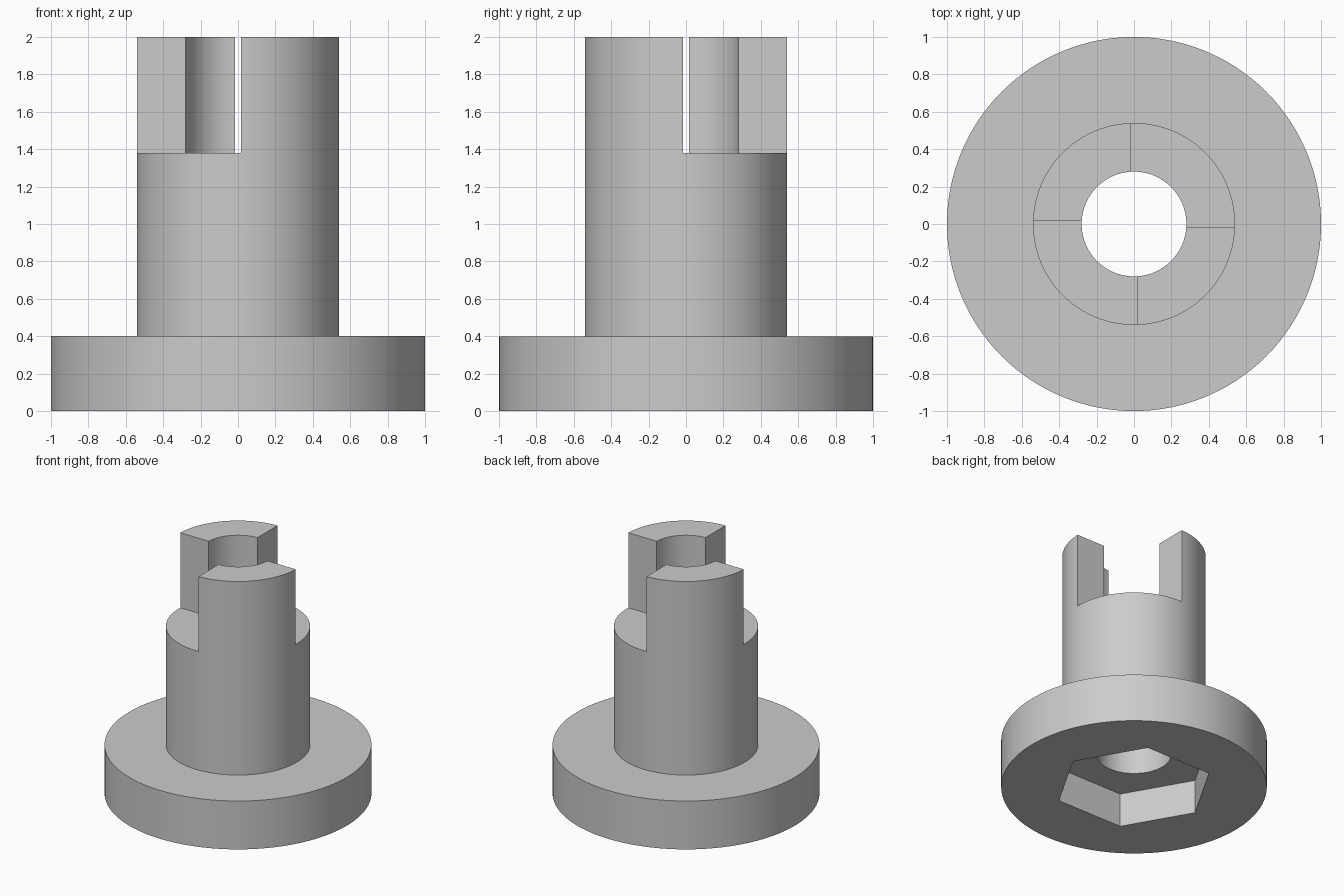
import bpy
import bmesh
import math
from mathutils import Matrix, Vector

cube = bpy.data.objects.get("Cube")
if cube:
    bpy.data.objects.remove(cube, do_unlink=True)

FLANGE_R, SHAFT_R, BORE_R = 1.0, 0.54, 0.28
FLANGE_TOP, STEP_Z, TOP_Z = 0.4, 1.38, 2.0
HEX_R, HEX_DEPTH = 0.6, 0.28
GAP = 0.017          # half the clearance between the two prongs
SEGMENTS = 128


def make_object(name, bm):
    bmesh.ops.recalc_face_normals(bm, faces=bm.faces)
    mesh = bpy.data.meshes.new(name)
    bm.to_mesh(mesh)
    bm.free()
    obj = bpy.data.objects.new(name, mesh)
    bpy.context.collection.objects.link(obj)
    return obj


def lathe(name, profile):
    """Revolve a closed (radius, height) outline around z."""
    bm = bmesh.new()
    verts = [bm.verts.new((r, 0, z)) for r, z in profile]
    edges = [bm.edges.new((a, b)) for a, b in zip(verts, verts[1:] + verts[:1])]
    bmesh.ops.spin(bm, geom=verts + edges, cent=(0, 0, 0), axis=(0, 0, 1),
                   angle=math.tau, steps=SEGMENTS)
    bmesh.ops.remove_doubles(bm, verts=bm.verts, dist=1e-4)
    return make_object(name, bm)


def box(name, low, high):
    low, high = Vector(low), Vector(high)
    bm = bmesh.new()
    bmesh.ops.create_cube(bm, size=1, matrix=Matrix.Translation((low + high) / 2)
                          @ Matrix.Diagonal((*(high - low), 1)))
    return make_object(name, bm)


def hexagon(name, radius, low, high):
    bm = bmesh.new()
    corners = [bm.verts.new((radius * math.cos(i * math.tau / 6),
                             radius * math.sin(i * math.tau / 6), low))
               for i in range(6)]
    face = bm.faces.new(corners)
    top = bmesh.ops.extrude_face_region(bm, geom=[face])["geom"]
    bmesh.ops.translate(bm, vec=(0, 0, high - low),
                        verts=[g for g in top if isinstance(g, bmesh.types.BMVert)])
    return make_object(name, bm)


def cut(target, cutter):
    cutter.hide_render = True
    mod = target.modifiers.new(cutter.name, "BOOLEAN")
    mod.operation = "DIFFERENCE"
    mod.solver = "EXACT"
    mod.object = cutter
    bpy.ops.object.modifier_apply(modifier=mod.name)
    bpy.data.objects.remove(cutter, do_unlink=True)


# Flange, shaft and through bore as one turned body
body = lathe("flanged_coupling", [
    (BORE_R, 0), (FLANGE_R, 0), (FLANGE_R, FLANGE_TOP),
    (SHAFT_R, FLANGE_TOP), (SHAFT_R, TOP_Z), (BORE_R, TOP_Z)])
bpy.ops.object.select_all(action="DESELECT")
body.select_set(True)
bpy.context.view_layer.objects.active = body

# Hexagonal nut pocket in the underside
cut(body, hexagon("nut_pocket", HEX_R, -0.1, HEX_DEPTH))

# Two opposite quarters removed, leaving two prongs
cut(body, box("front_notch", (-1, -1, STEP_Z), (GAP, GAP, TOP_Z + 0.2)))
cut(body, box("back_notch", (-GAP, -GAP, STEP_Z), (1, 1, TOP_Z + 0.2)))

# Plain grey finish
grey = bpy.data.materials.new("light_grey")
grey.use_nodes = True
colour = (0.6, 0.6, 0.6, 1)
grey.diffuse_color = colour
grey.node_tree.nodes["Principled BSDF"].inputs["Base Color"].default_value = colour
body.data.materials.clear()
body.data.materials.append(grey)

bpy.ops.object.shade_smooth_by_angle(angle=math.radians(30))
